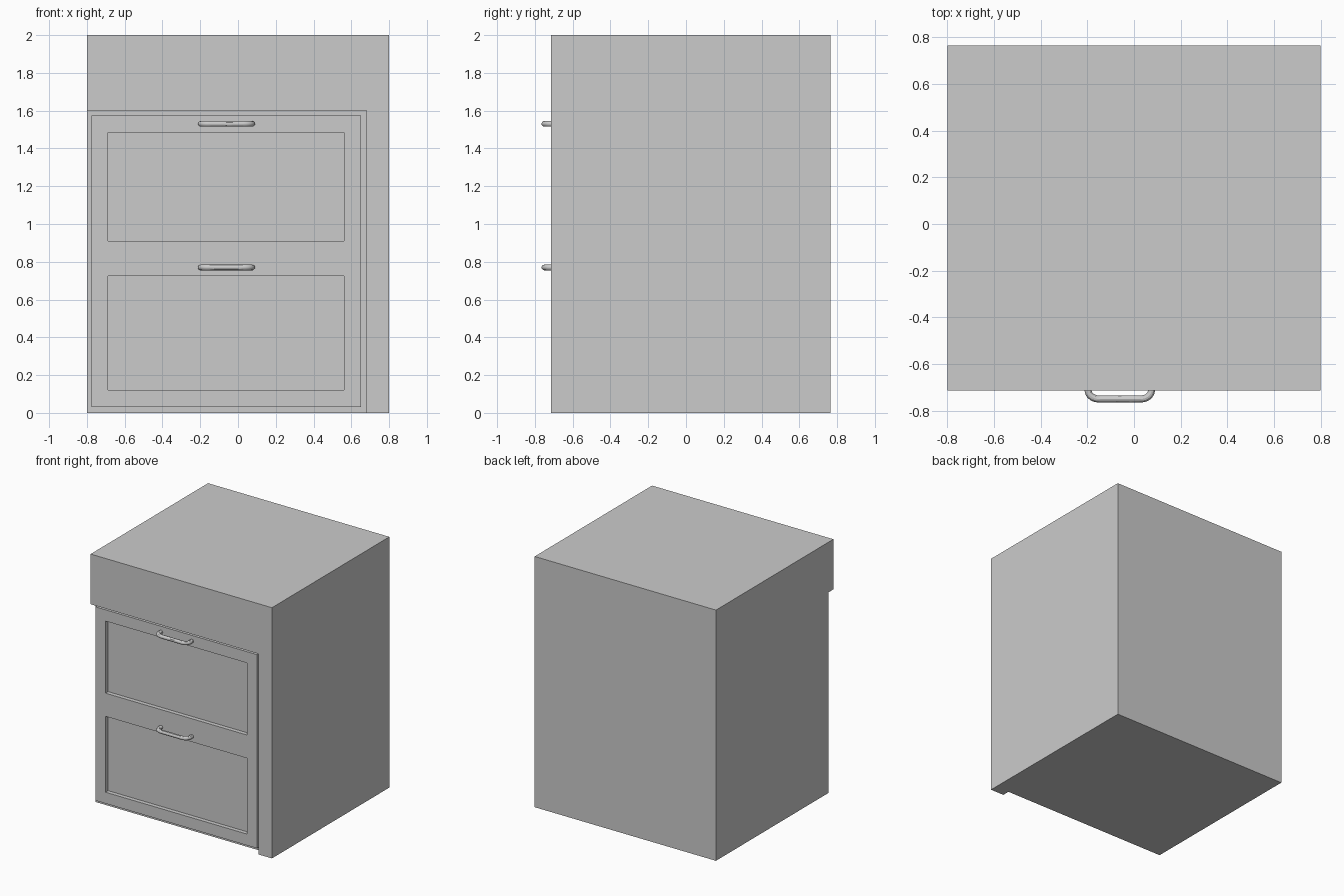
import bpy

if "Cube" in bpy.data.objects:
    bpy.data.objects.remove(bpy.data.objects["Cube"])

FRONT = -0.715      # front of the top and right-hand surround
BASE = -0.655       # recessed carcass face
PANEL = -0.688      # front of the drawer frame
BACK = 0.765


def box(name, x0, x1, y0, y1, z0, z1):
    bpy.ops.mesh.primitive_cube_add(
        size=1, location=((x0 + x1) / 2, (y0 + y1) / 2, (z0 + z1) / 2))
    ob = bpy.context.object
    ob.name = name
    ob.scale = (x1 - x0, y1 - y0, z1 - z0)
    bpy.ops.object.transform_apply(location=False, rotation=False, scale=True)
    return ob


def cut(target, cutter):
    cutter.hide_render = True
    bpy.context.view_layer.update()
    mod = target.modifiers.new("cut", 'BOOLEAN')
    mod.operation = 'DIFFERENCE'
    mod.solver = 'EXACT'
    mod.object = cutter
    bpy.context.view_layer.objects.active = target
    bpy.ops.object.modifier_apply(modifier=mod.name)
    bpy.data.objects.remove(cutter, do_unlink=True)


# Carcass with the front recess below the top and left of the side post
carcass = box("cabinet_body", -0.8, 0.8, FRONT, BACK, 0, 2)
cut(carcass, box("recess_cutter", -1, 0.68, -1, BASE, -0.2, 1.6))

# Front frame with two openings for the drawer panels
frame = box("drawer_frame", -0.775, 0.65, PANEL, BASE, 0.03, 1.575)
for z0, z1 in ((0.12, 0.725), (0.91, 1.485)):
    cut(frame, box("opening_cutter", -0.687, 0.562, -1, -0.5, z0, z1))


# Rounded bar handles swept along a curve
def handle(name, z):
    cu = bpy.data.curves.new(name, 'CURVE')
    cu.dimensions = '3D'
    cu.bevel_depth = 0.015
    cu.bevel_resolution = 4
    cu.resolution_u = 8
    cx, half, bend = -0.061, 0.136, 0.045
    y_bar, y_leg = -0.75, -0.712
    pts = [(-half, PANEL + 0.005), (-half, y_leg), (-half + bend, y_bar),
           (half - bend, y_bar), (half, y_leg), (half, PANEL + 0.005)]
    k = 0.55
    c1, c2 = k * (y_leg - y_bar), k * bend
    sp = cu.splines.new('BEZIER')
    sp.bezier_points.add(len(pts) - 1)
    for bp, (x, y) in zip(sp.bezier_points, pts):
        bp.co = (cx + x, y, z)
        bp.handle_left_type = bp.handle_right_type = 'FREE'
        bp.handle_left = bp.handle_right = bp.co
    b = sp.bezier_points
    # Tangents of the two rounded corners
    b[1].handle_right = (cx - half, y_leg - c1, z)
    b[2].handle_left = (cx - half + bend - c2, y_bar, z)
    b[3].handle_right = (cx + half - bend + c2, y_bar, z)
    b[4].handle_left = (cx + half, y_leg - c1, z)
    ob = bpy.data.objects.new(name, cu)
    bpy.context.collection.objects.link(ob)
    bpy.ops.object.select_all(action='DESELECT')
    ob.select_set(True)
    bpy.context.view_layer.objects.active = ob
    bpy.ops.object.convert(target='MESH')
    bpy.ops.object.shade_smooth_by_angle()


handle("upper_handle", 1.53)
handle("lower_handle", 0.77)
